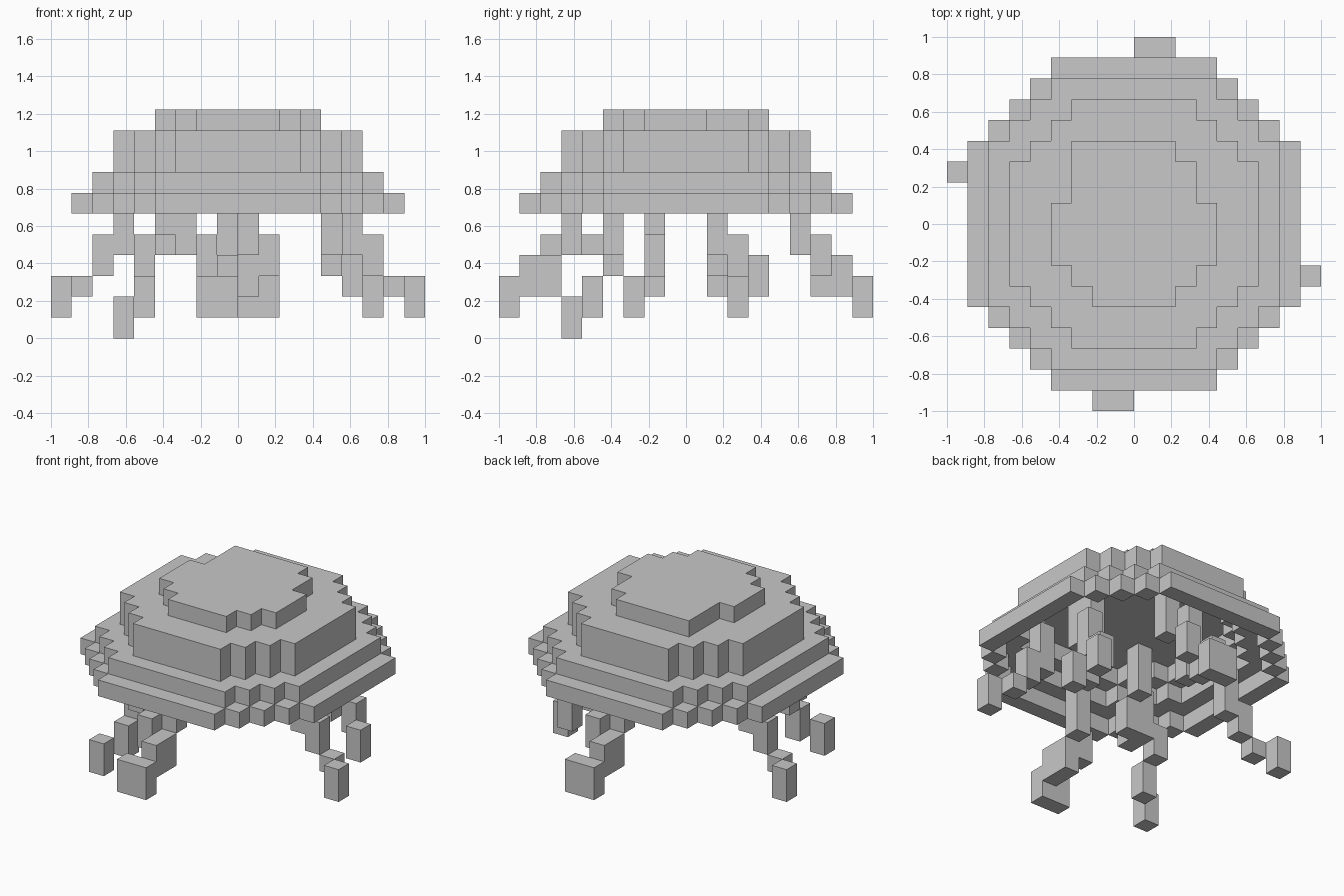
import bpy, bmesh, math
from mathutils import Vector

old = bpy.data.objects.get("Cube")
if old:
    bpy.data.objects.remove(old, do_unlink=True)

UNIT = 1 / 9  # edge of one block

grey = bpy.data.materials.new("plain_grey")
grey.use_nodes = True
COLOUR = (0.58, 0.58, 0.58, 1)
grey.diffuse_color = COLOUR
grey.node_tree.nodes["Principled BSDF"].inputs["Base Color"].default_value = COLOUR


def block_object(name, cells):
    """Skin a set of unit cells, keeping only the exposed faces."""
    bm = bmesh.new()
    corners = {}

    def vert(p):
        key = tuple(round(c) for c in p)
        if key not in corners:
            corners[key] = bm.verts.new([c * UNIT for c in key])
        return corners[key]

    axes = [Vector((1, 0, 0)), Vector((0, 1, 0)), Vector((0, 0, 1))]
    for cell in cells:
        mid = Vector(cell) + Vector((0.5, 0.5, 0.5))
        for n, axis in enumerate(axes):
            for side in (-1, 1):
                step = axis * side
                near = tuple(round(c) for c in Vector(cell) + step)
                if near in cells:
                    continue
                u, v = axes[(n + 1) % 3] / 2, axes[(n + 2) % 3] / 2
                c = mid + step / 2
                ring = [c - u - v, c + u - v, c + u + v, c - u + v]
                if side < 0:
                    ring.reverse()
                bm.faces.new([vert(p) for p in ring])
    bmesh.ops.dissolve_limit(bm, angle_limit=math.radians(1),
                             verts=bm.verts[:], edges=bm.edges[:])
    bmesh.ops.triangulate(bm, faces=[f for f in bm.faces if len(f.verts) > 4])
    mesh = bpy.data.meshes.new(name)
    bm.to_mesh(mesh)
    bm.free()
    mesh.materials.append(grey)
    obj = bpy.data.objects.new(name, mesh)
    bpy.context.collection.objects.link(obj)
    return obj


def disc(radius, diagonal):
    """Stepped octagon of columns."""
    span = range(-radius, radius)
    return {(i, j) for i in span for j in span
            if abs(i + 0.5) + abs(j + 0.5) <= diagonal}


def stack(columns, low, high):
    return {(i, j, k) for i, j in columns for k in range(low, high + 1)}


# Bell: stepped dome, a thin shell hollow underneath
bell = stack(disc(8, 11) - disc(7, 10), 6, 6)
bell |= stack(disc(7, 10) - disc(6, 8), 7, 7)
bell |= stack(disc(6, 8) - disc(5, 7), 8, 8)
bell |= stack(disc(6, 8), 9, 9)
block_object("bell", bell)

# Crown: slightly uneven top slab
crown = (disc(4, 5) - {(-4, 1), (3, 1)}) | {(-3, 3)}
block_object("crown", stack(crown, 10, 10))


def tentacle(name, pieces):
    """Pieces are (x, y, low, high) columns from foot to top."""
    cells = set()
    for i, j, low, high in pieces:
        cells |= stack({(i, j)}, low, high)
    # Root climbing inward to the bell ceiling
    i, j = pieces[-1][:2]
    inner = (int(i * 0.75), int(j * 0.75))
    cells |= stack({(i, j), inner}, 6, 6) | stack({inner}, 7, 8)
    block_object(name, cells - bell)


def turned(pieces):
    """Same tentacle turned half a circle."""
    return [(-1 - i, -1 - j, low, high) for i, j, low, high in pieces]


front = [(-2, -9, 1, 2), (-1, -9, 1, 2), (-1, -8, 2, 3),
         (-1, -7, 2, 3), (-2, -7, 3, 4), (-1, -6, 4, 5)]
left = [(8, -3, 1, 2), (7, -2, 2, 2), (6, -2, 3, 4), (5, -2, 4, 5)]
tentacle("front_tentacle", front)
tentacle("back_tentacle", turned(front))
tentacle("left_tentacle", left)
tentacle("right_tentacle", turned(left))
tentacle("back_left_tentacle",
         [(6, 2, 1, 2), (5, 3, 2, 3), (4, 2, 3, 4), (4, 1, 4, 5)])
tentacle("front_right_tentacle",
         [(-6, -6, 0, 1), (-5, -5, 1, 2), (-5, -4, 3, 4),
          (-4, -5, 4, 4), (-3, -4, 4, 5), (-4, -4, 4, 5)])
